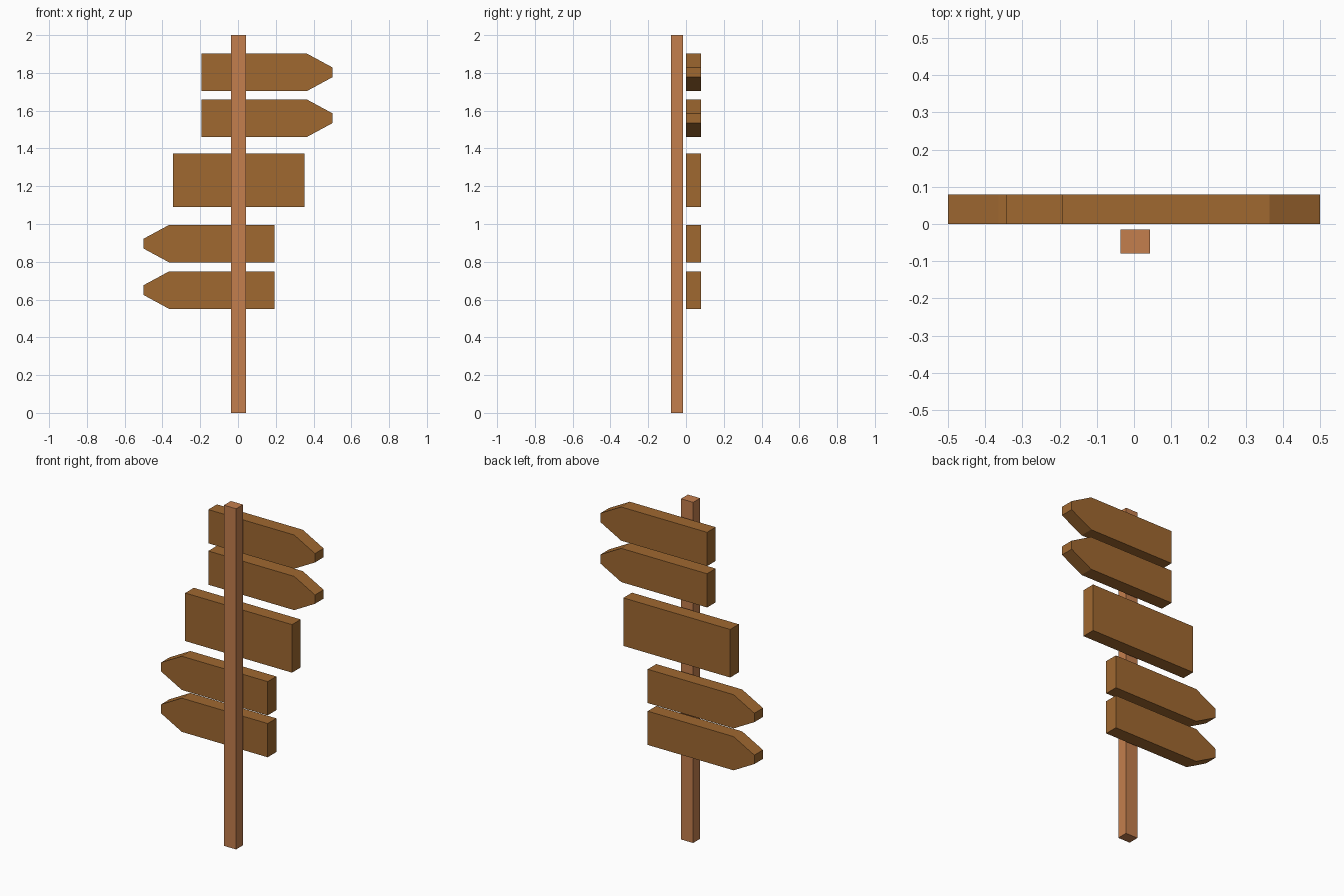
import bpy
import bmesh

if "Cube" in bpy.data.objects:
    bpy.data.objects.remove(bpy.data.objects["Cube"])


def material(name, color):
    mat = bpy.data.materials.new(name)
    mat.diffuse_color = (*color, 1)
    mat.use_nodes = True
    mat.node_tree.nodes["Principled BSDF"].inputs["Base Color"].default_value = mat.diffuse_color
    return mat


board_wood = material("board_wood", (0.35, 0.14, 0.03))
post_wood = material("post_wood", (0.55, 0.21, 0.075))


def slab(name, outline, y0, y1, mat):
    """Extrude an (x, z) outline from y0 to y1."""
    bm = bmesh.new()
    face = bm.faces.new([bm.verts.new((x, y0, z)) for x, z in outline])
    ext = bmesh.ops.extrude_face_region(bm, geom=[face])
    verts = [v for v in ext["geom"] if isinstance(v, bmesh.types.BMVert)]
    bmesh.ops.translate(bm, vec=(0, y1 - y0, 0), verts=verts)
    bmesh.ops.recalc_face_normals(bm, faces=bm.faces)
    mesh = bpy.data.meshes.new(name)
    bm.to_mesh(mesh)
    bm.free()
    mesh.materials.append(mat)
    obj = bpy.data.objects.new(name, mesh)
    bpy.context.collection.objects.link(obj)


def rect(x0, x1, z0, z1):
    return [(x0, z0), (x1, z0), (x1, z1), (x0, z1)]


def arrow(z, side):
    """Blunt-tipped arrow pointing along +x (side=1) or -x (side=-1)."""
    half, tip = 0.099, 0.026
    pts = [(-0.193, -half), (0.365, -half), (0.5, -tip),
           (0.5, tip), (0.365, half), (-0.193, half)]
    return [(side * x, z + dz) for x, dz in pts]


# Upright post in front of the boards
slab("post", rect(-0.036, 0.043, 0, 2), -0.079, -0.015, post_wood)

# Arrow boards: two pointing right, two pointing left
for name, z, side in (("top_right_arrow", 1.803, 1),
                      ("lower_right_arrow", 1.56, 1),
                      ("upper_left_arrow", 0.896, -1),
                      ("bottom_left_arrow", 0.65, -1)):
    slab(name, arrow(z, side), 0, 0.08, board_wood)

# Plain rectangular board in the middle
slab("middle_board", rect(-0.343, 0.351, 1.09, 1.372), 0, 0.08, board_wood)
